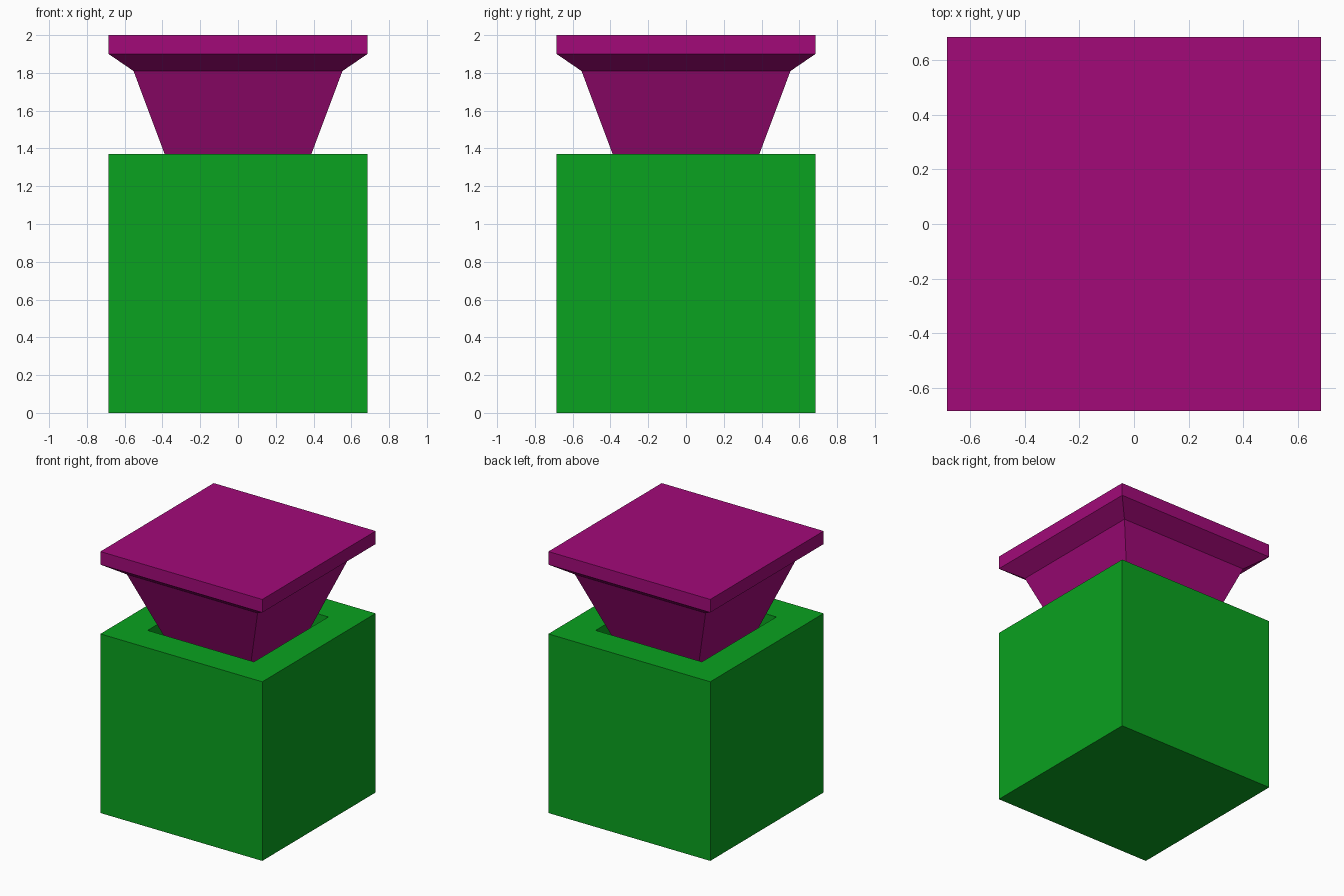
import bpy, bmesh

if "Cube" in bpy.data.objects:
    bpy.data.objects.remove(bpy.data.objects["Cube"])


def material(name, rgb):
    m = bpy.data.materials.new(name)
    m.diffuse_color = (*rgb, 1.0)
    m.use_nodes = True
    m.node_tree.nodes["Principled BSDF"].inputs["Base Color"].default_value = m.diffuse_color
    return m


def square_loft(name, profile, mat):
    """Stack square rings given as (half width, z), capped at both ends."""
    bm = bmesh.new()
    rings = [[bm.verts.new((sx * h, sy * h, z))
              for sx, sy in ((-1, -1), (1, -1), (1, 1), (-1, 1))]
             for h, z in profile]
    for a, b in zip(rings, rings[1:]):
        for i in range(4):
            j = (i + 1) % 4
            bm.faces.new((a[i], a[j], b[j], b[i]))
    bm.faces.new(rings[0][::-1])
    bm.faces.new(rings[-1])
    mesh = bpy.data.meshes.new(name)
    bm.to_mesh(mesh)
    bm.free()
    mesh.materials.append(mat)
    obj = bpy.data.objects.new(name, mesh)
    bpy.context.collection.objects.link(obj)
    return obj


HALF = 0.685
RIM_Z = 1.37
FLOOR_Z = 1.0

green = material("green", (0.003, 0.36, 0.014))
purple = material("purple", (0.36, 0.003, 0.19))

# Cube body with a square socket sunk into its top
square_loft("body", [(HALF, 0), (HALF, RIM_Z), (0.45, RIM_Z), (0.45, FLOOR_Z)], green)

# Tapered stopper standing in the socket, with a chamfered square cap
square_loft("stopper", [(0.25, FLOOR_Z), (0.553, 1.81), (HALF, 1.90), (HALF, 2.0)], purple)
